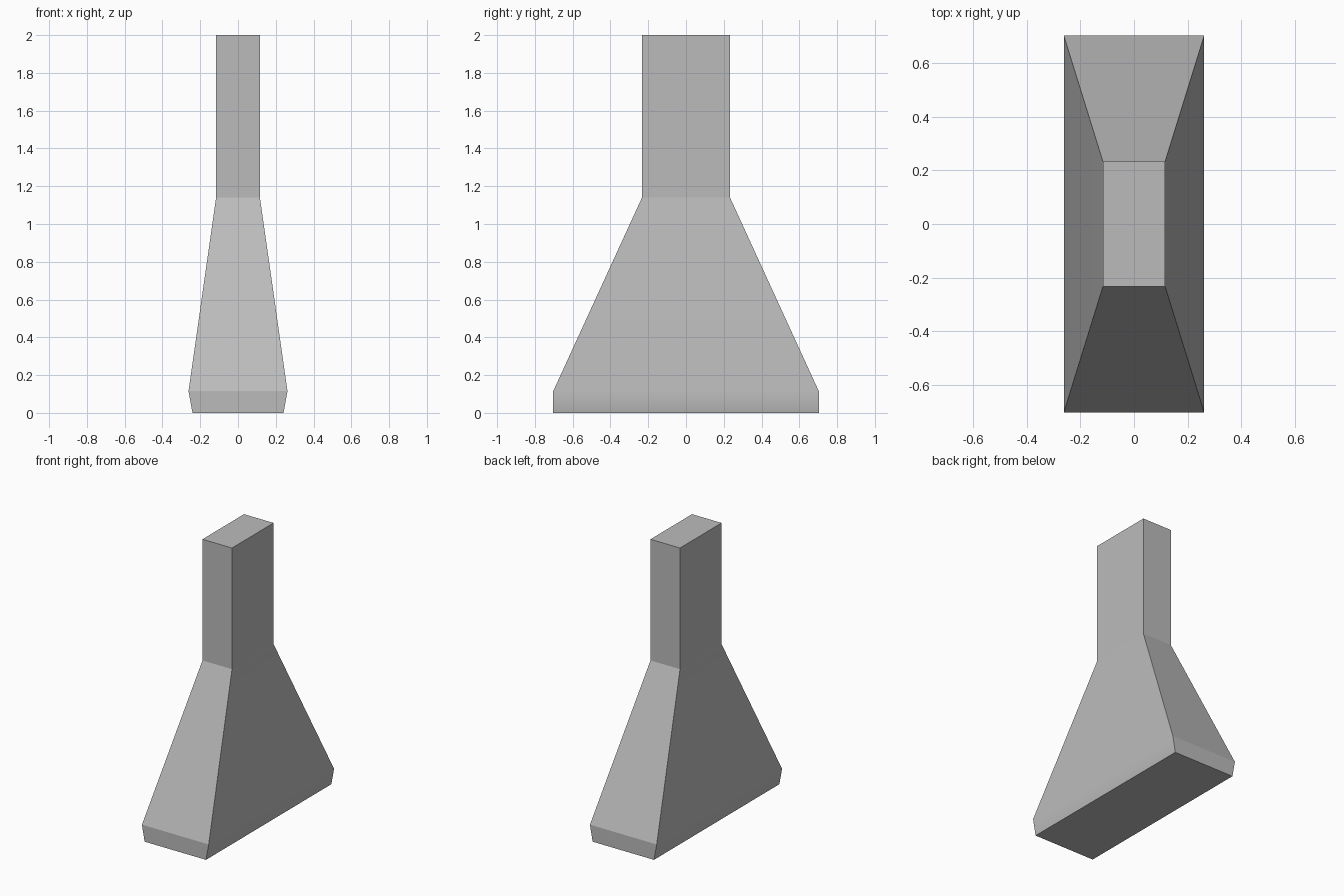
import bpy
import bmesh
import math

cube = bpy.data.objects.get("Cube")
if cube:
    bpy.data.objects.remove(cube, do_unlink=True)

# Single grey finish
grey = bpy.data.materials.new("Brushed grey")
grey.use_nodes = True
color = (0.5, 0.5, 0.5, 1)
grey.diffuse_color = color
grey.node_tree.nodes["Principled BSDF"].inputs["Base Color"].default_value = color


def loft(name, sections):
    """Closed solid through rectangles given as (height, half width, half depth)."""
    bm = bmesh.new()
    rings = []
    for z, hx, hy in sections:
        corners = ((-hx, -hy), (hx, -hy), (hx, hy), (-hx, hy))
        rings.append([bm.verts.new((x, y, z)) for x, y in corners])
    for low, high in zip(rings, rings[1:]):
        for i in range(4):
            j = (i + 1) % 4
            bm.faces.new((low[i], low[j], high[j], high[i]))
    bm.faces.new(rings[0][::-1])
    bm.faces.new(rings[-1])
    bmesh.ops.recalc_face_normals(bm, faces=bm.faces)
    mesh = bpy.data.meshes.new(name)
    bm.to_mesh(mesh)
    bm.free()
    mesh.materials.append(grey)
    obj = bpy.data.objects.new(name, mesh)
    bpy.context.collection.objects.link(obj)
    # Soft bend along the long sides, crisp edges elsewhere
    bpy.ops.object.select_all(action="DESELECT")
    obj.select_set(True)
    bpy.context.view_layer.objects.active = obj
    bpy.ops.object.shade_smooth_by_angle(angle=math.radians(22))
    weighted = obj.modifiers.new("Flat large faces", "WEIGHTED_NORMAL")
    weighted.keep_sharp = True
    return obj


JOINT = 1.14
NECK = (0.116, 0.233)

# Flared hood with a tapered lower rim
loft("hood", [(0, 0.241, 0.703), (0.115, 0.262, 0.703), (JOINT, *NECK)])

# Straight rectangular duct
loft("duct", [(JOINT, *NECK), (2, *NECK)])
